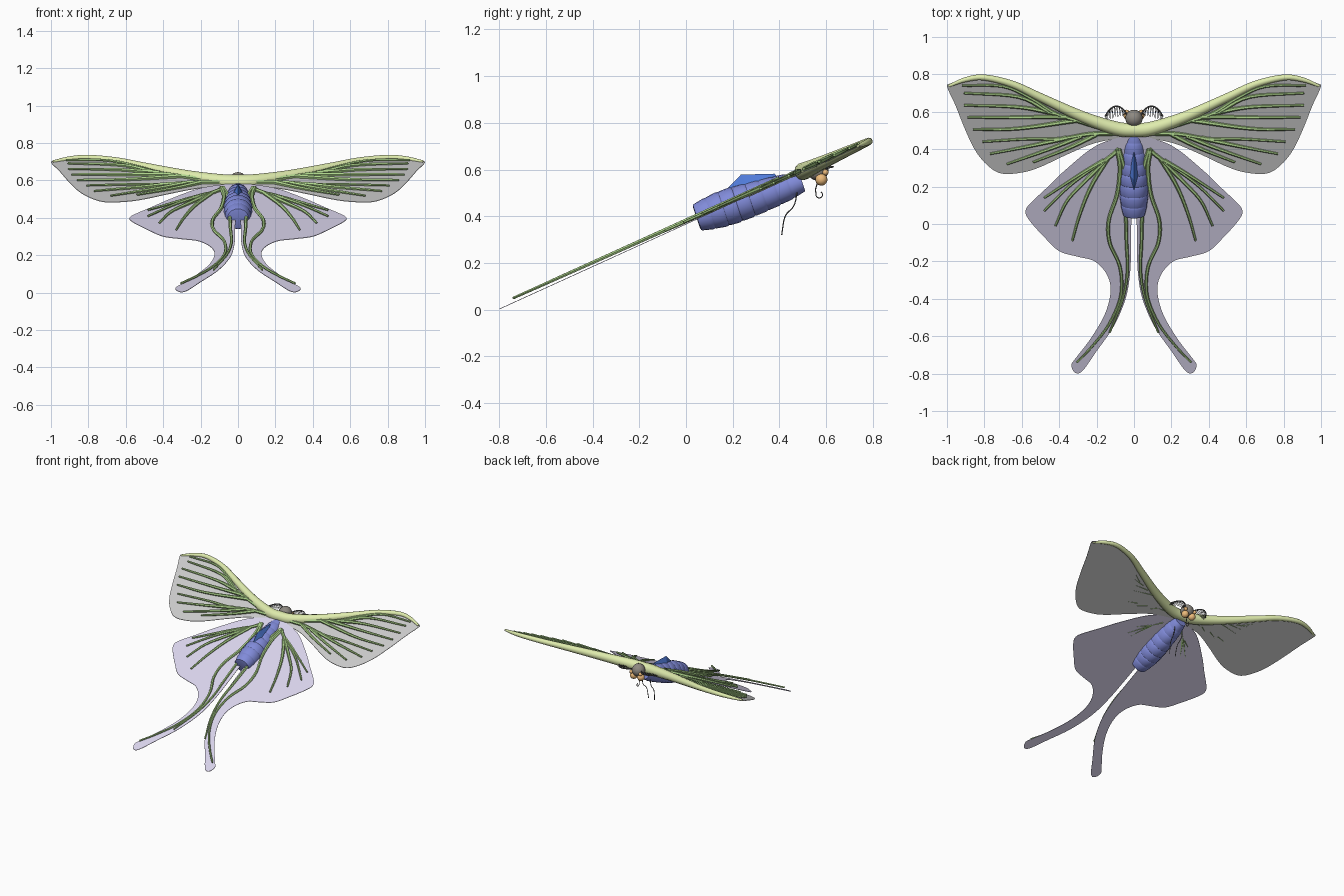
import bpy, bmesh, math
from mathutils import Vector

if "Cube" in bpy.data.objects:
    bpy.data.objects.remove(bpy.data.objects["Cube"])


def material(name, rgb):
    m = bpy.data.materials.new(name)
    m.diffuse_color = (*rgb, 1)
    m.use_nodes = True
    m.node_tree.nodes["Principled BSDF"].inputs["Base Color"].default_value = m.diffuse_color
    return m


LIME = material("lime", (0.74, 0.84, 0.42))
GREEN = material("vein green", (0.42, 0.66, 0.26))
LILAC = material("lilac", (0.70, 0.66, 0.84))
BLUE = material("body blue", (0.22, 0.26, 0.70))
DEEP = material("ridge blue", (0.08, 0.20, 0.70))
AMBER = material("amber", (0.85, 0.50, 0.20))
DARK = material("dark", (0.12, 0.12, 0.12))
BROWN = material("head grey", (0.27, 0.25, 0.22))


def on_wing(x, y, lift=0.0):
    """Point on the tilted wing plane."""
    return Vector((x, y, 0.37 + 0.455 * y + lift))


def smooth_path(pts, steps=6):
    """Catmull-Rom through tuples of any size."""
    p = [Vector(q) for q in pts]
    p = [2 * p[0] - p[1]] + p + [2 * p[-1] - p[-2]]
    out = []
    for a, b, c, d in zip(p, p[1:], p[2:], p[3:]):
        for i in range(steps):
            t = i / steps
            out.append(0.5 * (2 * b + (c - a) * t + (2 * a - 5 * b + 4 * c - d) * t * t
                              + (3 * b - a - 3 * c + d) * t ** 3))
    return out + [p[-2]]


def finish(ob, mat, angle=40):
    if mat:
        ob.data.materials.append(mat)
    bpy.ops.object.select_all(action='DESELECT')
    ob.select_set(True)
    bpy.context.view_layer.objects.active = ob
    bpy.ops.object.shade_smooth_by_angle(angle=math.radians(angle))
    return ob


def from_bmesh(name, bm, mat, angle=40):
    bmesh.ops.recalc_face_normals(bm, faces=bm.faces)
    me = bpy.data.meshes.new(name)
    bm.to_mesh(me)
    bm.free()
    ob = bpy.data.objects.new(name, me)
    bpy.context.collection.objects.link(ob)
    return finish(ob, mat, angle)


def tubes(name, paths, mat, res=2):
    """paths: lists of (point, radius), swept as round tubes in one mesh."""
    cu = bpy.data.curves.new(name, 'CURVE')
    cu.dimensions = '3D'
    cu.bevel_depth = 1.0
    cu.bevel_resolution = res
    cu.use_fill_caps = True
    for path in paths:
        sp = cu.splines.new('POLY')
        sp.points.add(len(path) - 1)
        for pt, (co, r) in zip(sp.points, path):
            pt.co = (*co, 1)
            pt.radius = r
    ob = bpy.data.objects.new(name, cu)
    bpy.context.collection.objects.link(ob)
    bpy.ops.object.select_all(action='DESELECT')
    ob.select_set(True)
    bpy.context.view_layer.objects.active = ob
    bpy.ops.object.convert(target='MESH')
    return finish(bpy.context.object, mat)


def flip(path):
    return [(Vector((-c[0], c[1], c[2])), r) for c, r in path]


def membrane(name, outline, mat, lift, side):
    """Thin closed plate: triangulated top and bottom joined by a rim."""
    bm = bmesh.new()
    vs = [bm.verts.new(on_wing(x, y, lift + 0.0015)) for x, y in smooth_path(outline, 5)]
    face = bm.faces.new(vs)
    ext = bmesh.ops.extrude_face_region(bm, geom=[face], use_keep_orig=True)
    for v in [g for g in ext["geom"] if isinstance(g, bmesh.types.BMVert)]:
        v.co.z -= 0.003
    bmesh.ops.triangulate(bm, faces=[f for f in bm.faces if len(f.verts) > 4])
    for v in bm.verts:
        v.co.x *= side
    from_bmesh(name, bm, mat, 20)


def ball(name, loc, r, mat, scale=(1, 1, 1)):
    bpy.ops.mesh.primitive_uv_sphere_add(segments=20, ring_count=12, radius=r, location=loc)
    ob = bpy.context.object
    ob.name = name
    ob.scale = scale
    finish(ob, mat)


# wing membranes
FORE = [(0.0, 0.5), (0.12, 0.515), (0.28, 0.575), (0.5, 0.675), (0.65, 0.75), (0.8, 0.785), (0.9, 0.775),
        (0.985, 0.75), (0.998, 0.73), (0.955, 0.635), (0.905, 0.51), (0.85, 0.395), (0.785, 0.315),
        (0.71, 0.27), (0.6, 0.275), (0.5, 0.305), (0.35, 0.375), (0.2, 0.435), (0.0, 0.47)]
HIND = [(0.02, 0.48), (0.2, 0.42), (0.36, 0.295), (0.47, 0.19), (0.55, 0.115), (0.58, 0.07), (0.56, 0.02),
        (0.48, -0.07), (0.4, -0.145), (0.3, -0.175), (0.21, -0.2), (0.145, -0.27), (0.125, -0.36),
        (0.155, -0.48), (0.23, -0.61), (0.31, -0.715), (0.335, -0.755), (0.315, -0.795), (0.275, -0.785),
        (0.2, -0.68), (0.11, -0.55), (0.045, -0.4), (0.02, -0.25), (0.015, -0.05), (0.015, 0.2)]
for side, tag in ((1, "right"), (-1, "left")):
    membrane(tag + "_forewing", FORE, None, -0.009, side)
    membrane(tag + "_hindwing", HIND, LILAC, -0.004, side)

# thick leading edge running from tip to tip
edge = [(0, 0.502, 0.038), (0.1, 0.512, 0.037), (0.28, 0.575, 0.030), (0.5, 0.677, 0.023),
        (0.65, 0.747, 0.019), (0.8, 0.783, 0.016), (0.9, 0.772, 0.013), (0.99, 0.738, 0.007)]
full = [(-x, y, r) for x, y, r in edge[:0:-1]] + edge
tubes("leading_edge", [[(on_wing(x, y, -0.006), r) for x, y, r in smooth_path(full)]], LIME, 4)

# raised veins, tapered: (x, y) paths
fore_veins = [[(0.13, 0.50), (0.28, 0.545), (0.42, 0.59), (0.55, 0.67), (0.7, 0.735), (0.92, 0.74)]]
fore_veins += [[(s, 0.555 + 0.3 * (s - 0.3)), (0.62, m), e] for s, m, e in
               ((0.46, 0.68, (0.91, 0.70)), (0.42, 0.625, (0.91, 0.635)),
                (0.36, 0.57, (0.89, 0.57)), (0.3, 0.51, (0.86, 0.505)))]
fore_veins += [[(0.1, 0.485), (0.24, 0.48), (0.40, 0.455), (0.56, 0.455), (0.81, 0.44)]]
fore_veins += [[(0.36, 0.46), (0.54, 0.42), (0.77, 0.375)], [(0.28, 0.47), (0.44, 0.405), (0.68, 0.32)],
               [(0.2, 0.48), (0.34, 0.41), (0.54, 0.33)]]
hind_veins = [[(0.08, 0.40), (0.14, 0.35), (0.26, 0.27), (0.36, 0.19), (0.48, 0.07)],
              [(0.15, 0.34), (0.27, 0.22), (0.36, 0.12), (0.42, -0.01)],
              [(0.14, 0.35), (0.23, 0.2), (0.29, 0.05), (0.33, -0.09)],
              [(0.16, 0.34), (0.28, 0.27), (0.48, 0.14)]]
tail_veins = [[(0.09, 0.40), (0.075, 0.3), (0.09, 0.16), (0.135, 0.02), (0.13, -0.1), (0.075, -0.23),
               (0.07, -0.38), (0.13, -0.53), (0.22, -0.65), (0.305, -0.74)],
              [(0.08, 0.40), (0.05, 0.28), (0.045, 0.1), (0.04, -0.1), (0.035, -0.25), (0.06, -0.4),
               (0.13, -0.58)]]


def vein(pts, r0, r1, lift):
    pts = smooth_path(pts, 5)
    n = len(pts) - 1
    return [(on_wing(x, y, lift * (0.5 + 0.5 * i / n)), r0 + (r1 - r0) * i / n)
            for i, (x, y) in enumerate(pts)]


for name, group, r0, lift in (("forewing_veins", fore_veins, 0.013, 0.003),
                              ("hindwing_veins", hind_veins, 0.012, 0.008),
                              ("tail_veins", tail_veins, 0.012, 0.016)):
    paths = [vein(p, r0, 0.006, lift) for p in group]
    tubes(name, paths + [flip(p) for p in paths], GREEN, 1)

# segmented abdomen, lathed along a tilted axis
A, B = Vector((0, 0.045, 0.393)), Vector((0, 0.50, 0.547))
axis = (B - A).normalized()
up = Vector((1, 0, 0)).cross(axis)
radii = [0.058, 0.070, 0.077, 0.077, 0.074, 0.069, 0.063, 0.055, 0.040]
profile = [(0.0, 0.045)]
for i in range(8):
    a, b = radii[i], radii[i + 1]
    for t, k in ((0.05, 0.97), (0.15, 1.0), (0.85, 1.02), (0.97, 0.99)):
        profile.append(((i + t) / 8, (a + (b - a) * t) * k))
bm = bmesh.new()
rings = []
for t, r in profile:
    c = A.lerp(B, t)
    rings.append([bm.verts.new(c + r * (math.cos(q) * Vector((1, 0, 0)) + math.sin(q) * up))
                  for q in (math.tau * k / 20 for k in range(20))])
for lo, hi in zip(rings, rings[1:]):
    for k in range(20):
        bm.faces.new((lo[k], lo[k - 1], hi[k - 1], hi[k]))
bm.faces.new(rings[0])
bm.faces.new(rings[-1])
from_bmesh("abdomen", bm, BLUE, 25)

# faceted diamond ridge on the back
bm = bmesh.new()
base = [bm.verts.new(p) for p in ((0, 0.16, 0.50), (0.032, 0.27, 0.52), (0, 0.40, 0.56), (-0.032, 0.27, 0.52))]
top = [bm.verts.new(p) for p in ((0, 0.235, 0.578), (0, 0.38, 0.582))]
for f in ((base[0], base[1], top[0]), (base[1], base[2], top[1]), (base[1], top[1], top[0]),
          (base[3], base[0], top[0]), (base[2], base[3], top[1]), (base[3], top[0], top[1])):
    bm.faces.new(f)
bm.faces.new(base)
from_bmesh("back_ridge", bm, DEEP, 5)

# head, eyes and palps
ball("head", (0, 0.565, 0.598), 0.046, BROWN)
for s, tag in ((1, "right"), (-1, "left")):
    ball(tag + "_eye", (s * 0.03, 0.58, 0.557), 0.026, AMBER)
    ball(tag + "_palp", (s * 0.039, 0.598, 0.588), 0.013, AMBER)

# curled proboscis
curl = [(Vector((0, 0.565, 0.55)), 0.003), (Vector((0, 0.555, 0.515)), 0.003)]
curl += [(Vector((0, 0.571 - 0.014 * math.cos(q), 0.492 - 0.014 * math.sin(q))), 0.0025)
         for q in (0.35 * k for k in range(13))]
tubes("proboscis", [curl], DARK, 1)

# thin legs
leg = [(p, 0.0025) for p in smooth_path([(0.03, 0.48, 0.54), (0.035, 0.465, 0.45), (0.03, 0.425, 0.40),
                                         (0.025, 0.41, 0.32)], 4)]
tubes("legs", [leg, flip(leg)], DARK, 1)

# feathered antennae: arched stem with barbs
stem = smooth_path([(0.035, 0.58, 0.605), (0.06, 0.615, 0.61), (0.095, 0.63, 0.612), (0.13, 0.612, 0.608),
                    (0.155, 0.575, 0.60)], 4)
paths = [[(p, 0.004) for p in stem]]
for i, p in enumerate(stem[2:-1]):
    length = 0.06 * math.sin(math.pi * (i + 1.5) / len(stem))
    paths.append([(p, 0.002), (p + Vector((0.004, -length, -0.01)), 0.0012)])
tubes("antennae", paths + [flip(p) for p in paths], DARK, 1)
